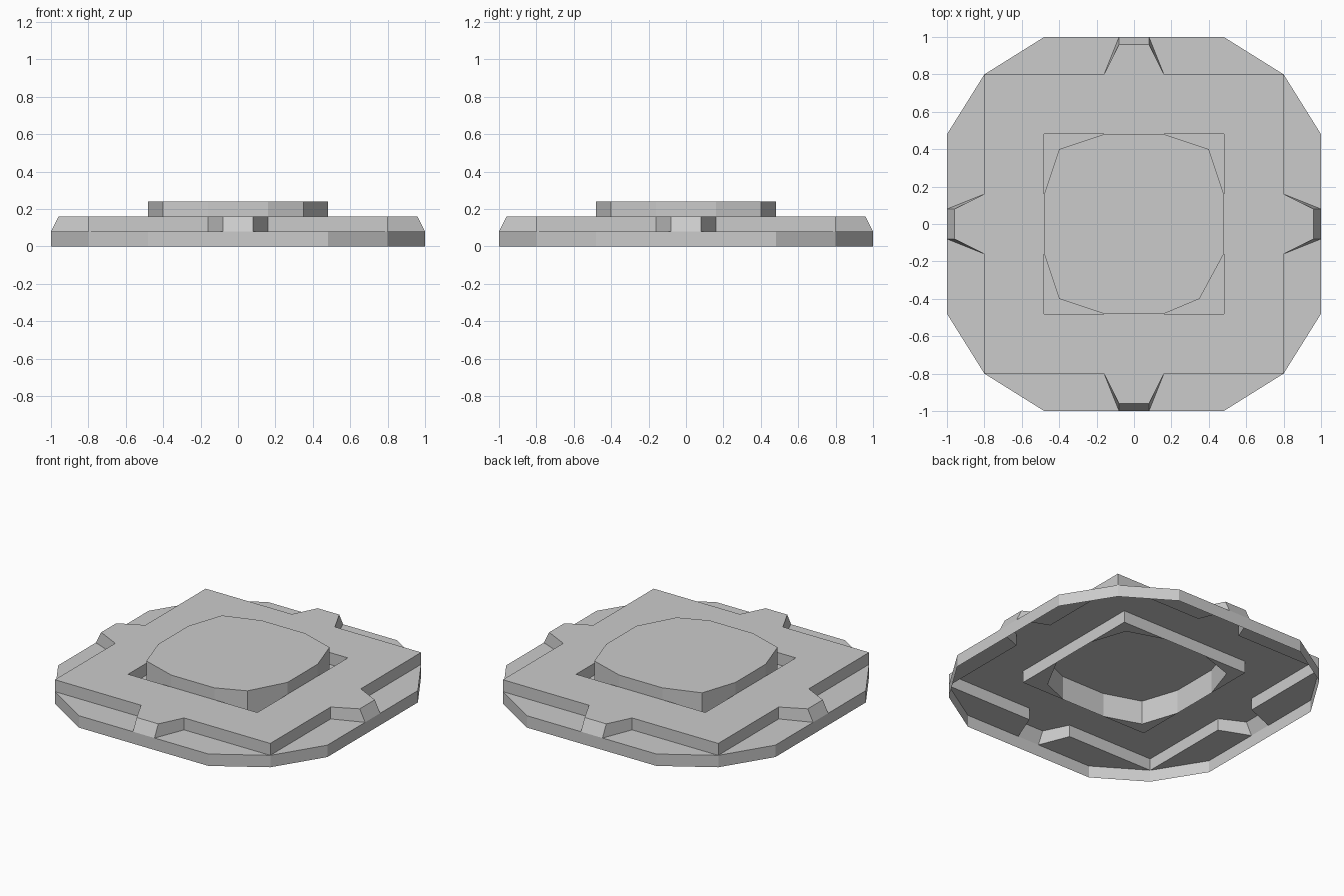
import bpy, bmesh
from math import pi
from mathutils import Matrix, Vector

if "Cube" in bpy.data.objects:
    bpy.data.objects.remove(bpy.data.objects["Cube"])

LOW, MID, HIGH = 0.08, 0.16, 0.24


def at(points, z):
    return [(x, y, z) for x, y in points]


def wall(a, b, z0, z1):
    return [(*a, z0), (*b, z0), (*b, z1), (*a, z1)]


def mirrored(polys):
    return polys + [[(-x, y, z) for x, y, z in p] for p in polys]


def four_sides(polys):
    # repeat the front side on all four sides
    out = []
    for k in range(4):
        rot = Matrix.Rotation(k * pi / 2, 3, 'Z')
        out += [[tuple(rot @ Vector(v)) for v in p] for p in polys]
    return out


def make(name, polys):
    bm = bmesh.new()
    for p in polys:
        bm.faces.new([bm.verts.new(v) for v in p])
    bmesh.ops.remove_doubles(bm, verts=bm.verts, dist=0.0005)
    bmesh.ops.recalc_face_normals(bm, faces=bm.faces)
    bm.normal_update()
    # open shells: make the top faces point up
    top = max(bm.faces, key=lambda f: f.calc_center_median().z)
    if top.normal.z < 0:
        bmesh.ops.reverse_faces(bm, faces=bm.faces)
    me = bpy.data.meshes.new(name)
    bm.to_mesh(me)
    bm.free()
    ob = bpy.data.objects.new(name, me)
    bpy.context.collection.objects.link(ob)
    return ob


# Twelve-sided base rim, open underneath, with ledges around the square plate
half = [
    wall((0, -1), (0.48, -1), 0, LOW),
    wall((0.48, -1), (0.8, -0.8), 0, LOW),
    at([(0.08, -1), (0.48, -1), (0.8, -0.8), (0.16, -0.8)], LOW),
]
make("base_rim", four_sides(mirrored(half)))

# Raised square plate with a sloped tab on each side and a square recess
half = [
    wall((0.16, -0.8), (0.8, -0.8), LOW, MID),
    # tab cheek
    [(0.16, -0.8, LOW), (0.08, -1, LOW), (0.08, -0.96, MID), (0.16, -0.8, MID)],
    # recess wall
    wall((0.16, -0.48), (0.48, -0.48), LOW, MID),
]
side = mirrored(half) + [
    # plate top, tab top, tab slope
    at([(-0.8, -0.8), (-0.16, -0.8), (0.16, -0.8), (0.8, -0.8),
        (0.48, -0.48), (0.16, -0.48), (-0.16, -0.48), (-0.48, -0.48)], MID),
    at([(-0.16, -0.8), (-0.08, -0.96), (0.08, -0.96), (0.16, -0.8)], MID),
    [(-0.08, -1, LOW), (0.08, -1, LOW), (0.08, -0.96, MID), (-0.08, -0.96, MID)],
]
# recess floor corners; one centre block corner is slightly off
ring = []
for k, inner in enumerate([(0.35, -0.4), (0.4, 0.4), (-0.4, 0.4), (-0.4, -0.4)]):
    rot = Matrix.Rotation(k * pi / 2, 2)
    a, c, b = [tuple(rot @ Vector(v)) for v in ((0.16, -0.48), (0.48, -0.48), (0.48, -0.16))]
    ring.append((a, c, b, inner))
floor = [at([inner, a, c], LOW) for a, c, b, inner in ring]
floor += [at([inner, c, b], LOW) for a, c, b, inner in ring]
make("square_plate", four_sides(side) + floor)

# Twelve-sided centre block
outline = [p for a, c, b, inner in ring for p in (a, inner, b)]
walls = [wall(outline[i - 1], outline[i], LOW, HIGH) for i in range(len(outline))]
make("centre_block", walls + [at(outline, HIGH)])
